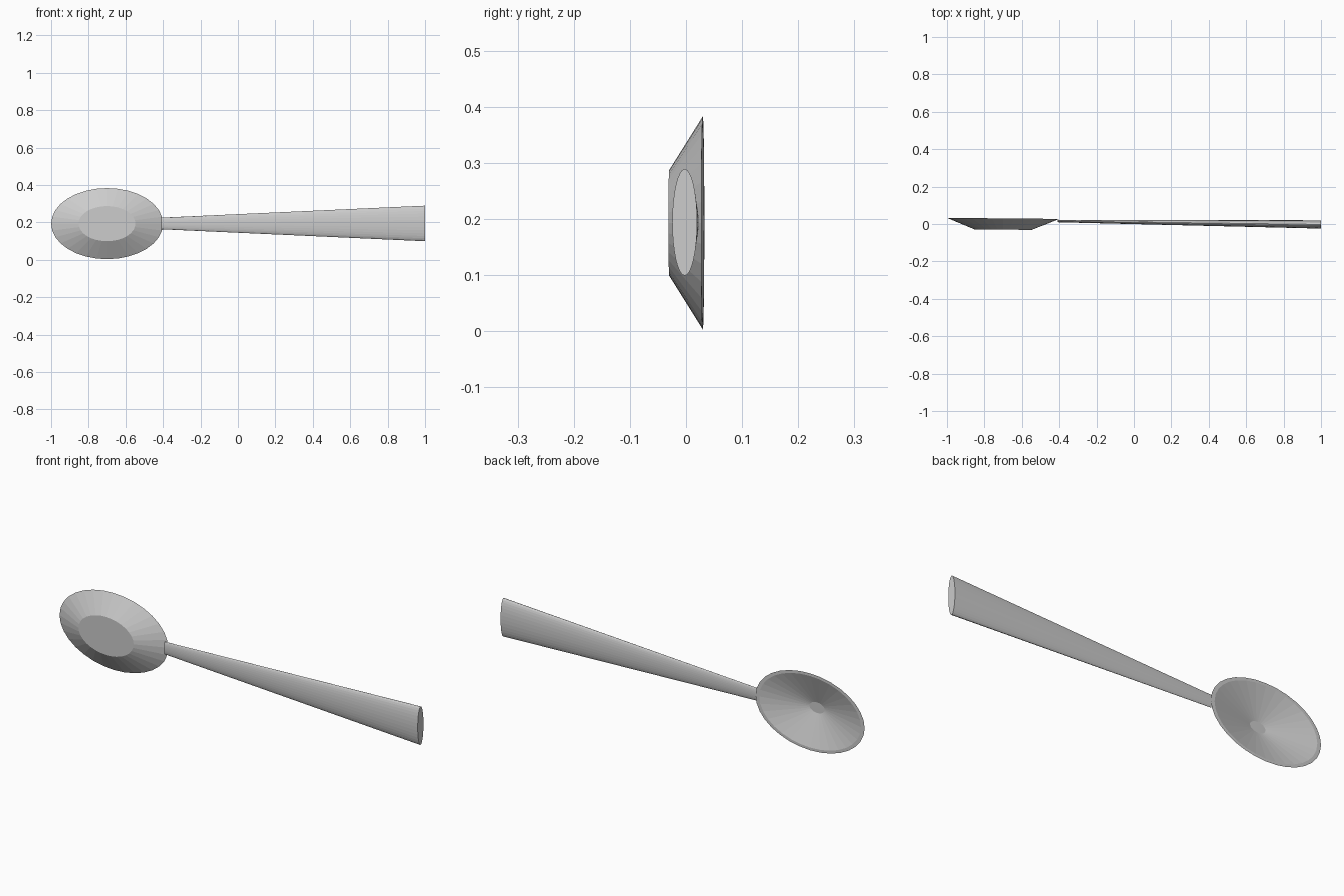
import bpy, bmesh
from math import sin, cos, tau
from mathutils import Matrix

SIDES = 32

cube = bpy.data.objects.get("Cube")
if cube:
    bpy.data.objects.remove(cube, do_unlink=True)

grey = bpy.data.materials.new("grey_metal")
grey.use_nodes = True
grey.diffuse_color = (0.6, 0.6, 0.6, 1)
grey.node_tree.nodes["Principled BSDF"].inputs["Base Color"].default_value = (0.6, 0.6, 0.6, 1)


def loft(name, rings):
    """Join elliptical rings (depth, radius a, radius b) along local z and cap both ends."""
    bm = bmesh.new()
    loops = [[bm.verts.new((a * cos(tau * i / SIDES), b * sin(tau * i / SIDES), depth))
              for i in range(SIDES)] for depth, a, b in rings]
    for low, high in zip(loops, loops[1:]):
        for i in range(SIDES):
            j = (i + 1) % SIDES
            bm.faces.new((low[i], low[j], high[j], high[i]))
    bm.faces.new(loops[0][::-1])
    bm.faces.new(loops[-1])
    bmesh.ops.recalc_face_normals(bm, faces=bm.faces)
    mesh = bpy.data.meshes.new(name)
    bm.to_mesh(mesh)
    bm.free()
    mesh.materials.append(grey)
    obj = bpy.data.objects.new(name, mesh)
    bpy.context.collection.objects.link(obj)
    return obj


# Bowl: outer floor, outer rim, inner rim, small inner floor; opens to the back
bowl = loft("bowl", [(-0.03, 0.153, 0.094), (0.03, 0.30, 0.19),
                     (0.03, 0.28, 0.177), (-0.024, 0.042, 0.026)])
bowl.matrix_world = (Matrix.Translation((-0.70, 0, 0.193))
                     @ Matrix.Rotation(-0.009, 4, "Z")
                     @ Matrix.Rotation(-tau / 4, 4, "X"))

# Handle: flattened cone widening away from the bowl, leaning slightly forward
handle = loft("handle", [(0, 0.031, 0.0065), (1.41, 0.095, 0.0222)])
handle.matrix_world = (Matrix.Translation((-0.41, 0.016, 0.194))
                       @ Matrix.Rotation(-0.013, 4, "Z")
                       @ Matrix.Rotation(tau / 4, 4, "Y"))
